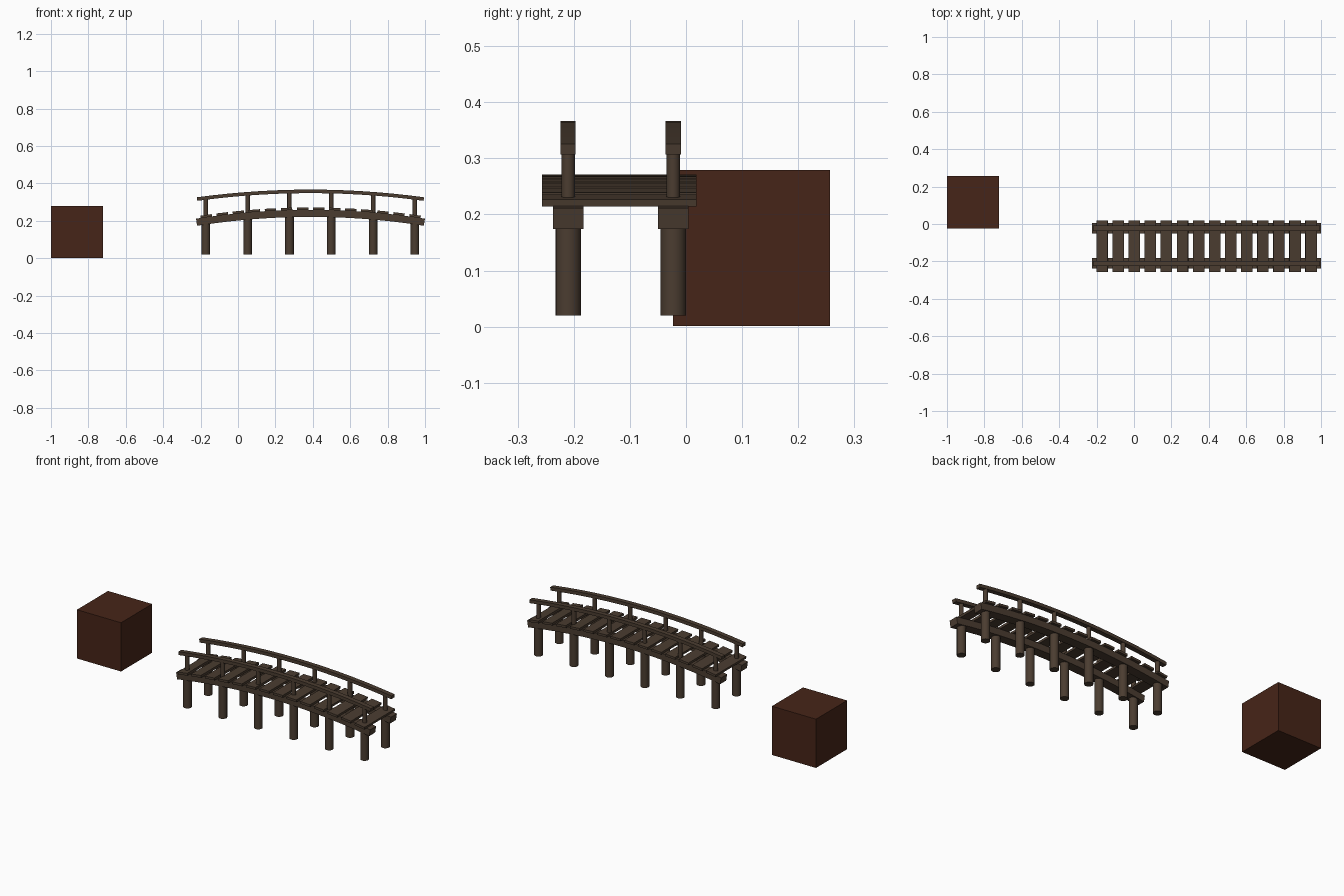
import bpy, bmesh, math
from mathutils import Matrix

if "Cube" in bpy.data.objects:
    bpy.data.objects.remove(bpy.data.objects["Cube"])

CX, HALF = 0.3875, 0.6125          # bridge centre and half length
SIDES = (-0.210, -0.0227)          # y of the two beams


def material(name, rgb):
    m = bpy.data.materials.new(name)
    m.diffuse_color = (*rgb, 1)
    m.use_nodes = True
    m.node_tree.nodes["Principled BSDF"].inputs["Base Color"].default_value = m.diffuse_color
    return m


wood = material("weathered_wood", (0.07, 0.046, 0.03))
brown = material("dark_brown", (0.062, 0.018, 0.009))


def finish(bm, name, mat):
    bmesh.ops.recalc_face_normals(bm, faces=bm.faces)
    me = bpy.data.meshes.new(name)
    bm.to_mesh(me)
    bm.free()
    me.materials.append(mat)
    ob = bpy.data.objects.new(name, me)
    bpy.context.collection.objects.link(ob)
    return ob


def arch(x, z_mid, sag):
    return z_mid - sag * ((x - CX) / HALF) ** 2


def slope(x, sag):
    return math.atan(-2 * sag * (x - CX) / HALF ** 2)


def box(name, loc, size, mat, tilt=0):
    bm = bmesh.new()
    bmesh.ops.create_cube(bm, size=1, matrix=Matrix.Diagonal((*size, 1)))
    ob = finish(bm, name, mat)
    ob.location = loc
    ob.rotation_euler.y = -tilt
    return ob


def cylinder(name, x, y, z0, z1, r):
    bm = bmesh.new()
    bmesh.ops.create_cone(bm, cap_ends=True, segments=16, radius1=r, radius2=r, depth=z1 - z0)
    for f in bm.faces:
        f.smooth = len(f.verts) == 4
    for e in bm.edges:
        e.smooth = all(len(f.verts) == 4 for f in e.link_faces)
    ob = finish(bm, name, wood)
    ob.location = (x, y, (z0 + z1) / 2)


def curved_bar(name, y, width, thick, z_mid, sag, half, n=14):
    # rectangular section swept along the arch, kept square to it
    bm = bmesh.new()
    rings = []
    for i in range(n + 1):
        x = CX + half * (2 * i / n - 1)
        z, a = arch(x, z_mid, sag), slope(x, sag)
        dx, dz = -math.sin(a) * thick / 2, math.cos(a) * thick / 2
        rings.append([bm.verts.new((x + s * dx, y + t * width / 2, z + s * dz))
                      for s, t in ((-1, -1), (-1, 1), (1, 1), (1, -1))])
    for a, b in zip(rings, rings[1:]):
        for k in range(4):
            bm.faces.new((a[k], a[(k + 1) % 4], b[(k + 1) % 4], b[k]))
    bm.faces.new(rings[0])
    bm.faces.new(rings[-1])
    finish(bm, name, wood)


# crate standing beside the bridge
box("crate", (-0.861, 0.117, 0.1405), (0.278, 0.28, 0.278), brown)

# beams, handrails, legs and rail posts on both sides
for side, y in zip(("front", "back"), SIDES):
    curved_bar(side + "_beam", y, 0.054, 0.038, 0.240, 0.048, 0.609)
    curved_bar(side + "_handrail", y, 0.027, 0.019, 0.3575, 0.042, 0.606)
    for i in range(6):
        x = -0.172 + 0.2236 * i
        z = arch(x, 0.240, 0.048)
        cylinder(f"{side}_leg_{i + 1}", x, y, 0.02, z, 0.023)
        cylinder(f"{side}_rail_post_{i + 1}", x, y, z, arch(x, 0.3575, 0.042), 0.012)

# deck planks following the arch
for i in range(14):
    x = -0.170 + 0.0859 * i
    box(f"plank_{i + 1}", (x, -0.119, arch(x, 0.265, 0.048)),
        (0.061, 0.276, 0.013), wood, slope(x, 0.048))
